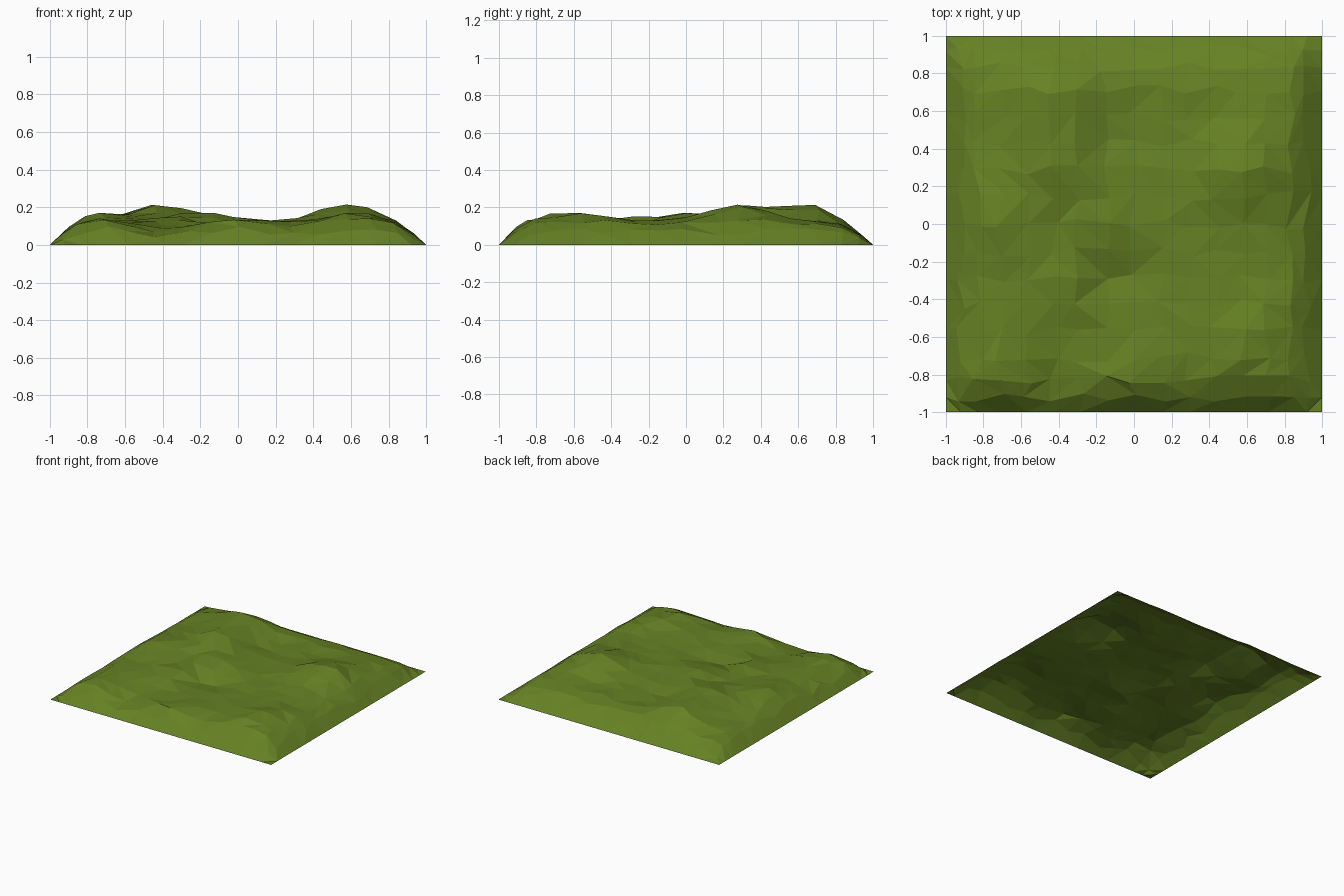
import bpy, bmesh, math, random

if "Cube" in bpy.data.objects:
    bpy.data.objects.remove(bpy.data.objects["Cube"])

random.seed(4)

# Grass colour
grass = bpy.data.materials.new("grass_green")
grass.diffuse_color = (0.132, 0.222, 0.0175, 1)
grass.use_nodes = True
grass.node_tree.nodes["Principled BSDF"].inputs["Base Color"].default_value = grass.diffuse_color

# Hills and hollows: x, y, height, radius
BASE = 0.125
BUMPS = [
    # tall hills
    (-0.42, 0.68, 0.095, 0.19), (-0.40, 0.32, 0.085, 0.19),
    (0.57, 0.28, 0.095, 0.21), (0.60, -0.62, 0.055, 0.18),
    # middle ridge with the drop in front of it
    (-0.17, 0.0, 0.05, 0.19), (-0.09, -0.27, -0.04, 0.14),
    (-0.72, 0.0, 0.045, 0.20), (-0.35, -0.33, 0.035, 0.13),
    (-0.35, -0.55, -0.03, 0.13),
    # front rim: knolls and dips
    (-0.75, -0.84, 0.02, 0.16), (-0.40, -0.84, -0.06, 0.15),
    (-0.03, -0.84, 0.02, 0.15), (0.32, -0.86, -0.02, 0.14),
    (-0.10, -0.66, -0.02, 0.12),
    # right and back hollows
    (-0.04, 0.50, -0.03, 0.15), (0.42, 0.55, -0.02, 0.15),
    (0.15, -0.30, -0.01, 0.17), (0.80, -0.42, 0.015, 0.15),
]


def rise(d, w):
    # steep at the ground, then rounding over onto the plateau
    t = min(1, d / w)
    return 1 - (1 - t) ** 2


def height(x, y):
    z = BASE
    for bx, by, h, r in BUMPS:
        z += h * math.exp(-((x - bx) ** 2 + (y - by) ** 2) / (r * r))
    # fall to the ground around the square rim, with low corners
    side = min(rise(1 + x, 0.24), rise(1 - x, 0.25))
    return z * side * min(rise(1 + y, 0.22), rise(1 - y, 0.28))


# Irregular grid with a flat square rim, split into low-poly triangles
LINES = [-1, -0.92, -0.83, -0.71, -0.57, -0.43, -0.29, -0.15, 0,
         0.15, 0.29, 0.43, 0.57, 0.71, 0.83, 0.92, 1]
n = len(LINES)
bm = bmesh.new()
rows = []
for j, y0 in enumerate(LINES):
    row = []
    for i, x0 in enumerate(LINES):
        x, y, z = x0, y0, 0
        if 0 < i < n - 1 and 0 < j < n - 1:
            x += random.uniform(-0.028, 0.028)
            y += random.uniform(-0.028, 0.028)
            z = height(x, y) * random.uniform(0.96, 1.04)
        row.append(bm.verts.new((x, y, z)))
    rows.append(row)

for j in range(n - 1):
    for i in range(n - 1):
        a, b = rows[j][i], rows[j][i + 1]
        c, d = rows[j + 1][i + 1], rows[j + 1][i]
        if random.random() < 0.5:
            tris = ((a, b, c), (a, c, d))
        else:
            tris = ((a, b, d), (b, c, d))
        for t in tris:
            bm.faces.new(t)

# Open terrain sheet
mesh = bpy.data.meshes.new("hilly_ground")
bm.to_mesh(mesh)
bm.free()
mesh.materials.append(grass)
ground = bpy.data.objects.new("hilly_ground", mesh)
bpy.context.collection.objects.link(ground)
